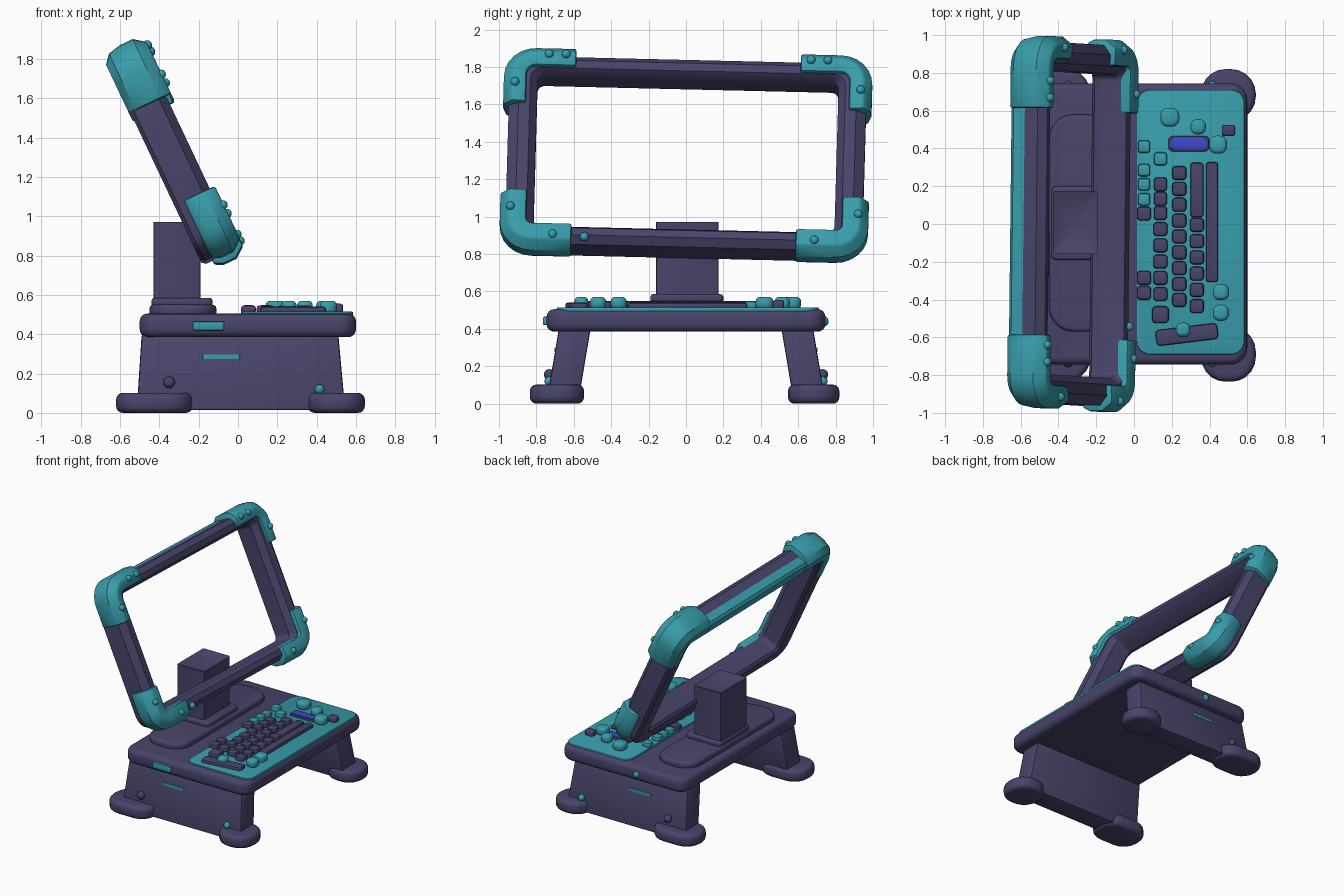
import bpy, bmesh
from math import radians, sin, cos, pi
from mathutils import Matrix, Vector

cube = bpy.data.objects.get("Cube")
if cube:
    bpy.data.objects.remove(cube)


def material(name, rgb):
    m = bpy.data.materials.new(name)
    m.use_nodes = True
    m.diffuse_color = (*rgb, 1)
    m.node_tree.nodes["Principled BSDF"].inputs["Base Color"].default_value = (*rgb, 1)
    return m


DARK = material("dark_violet", (0.065, 0.058, 0.145))
TEAL = material("teal", (0.04, 0.34, 0.41))
BLUE = material("blue", (0.05, 0.065, 0.6))


def finish(name, bm, mats, bevel=0.0, segments=3, matrix=None):
    """Bevel sharp edges, then turn the bmesh into a shaded object."""
    bmesh.ops.recalc_face_normals(bm, faces=bm.faces)
    if bevel:
        edges = [e for e in bm.edges if len(e.link_faces) == 2 and e.calc_face_angle() > 0.8]
        bmesh.ops.bevel(bm, geom=edges, offset=bevel, segments=segments,
                        profile=0.5, affect='EDGES', clamp_overlap=True)
    mesh = bpy.data.meshes.new(name)
    bm.to_mesh(mesh)
    bm.free()
    for m in mats:
        mesh.materials.append(m)
    ob = bpy.data.objects.new(name, mesh)
    bpy.context.collection.objects.link(ob)
    if matrix:
        ob.matrix_world = matrix
    bpy.ops.object.select_all(action='DESELECT')
    ob.select_set(True)
    bpy.context.view_layer.objects.active = ob
    bpy.ops.object.shade_smooth_by_angle(angle=radians(35))
    return ob


def rounded(hx, hy, r, steps=5, quadrants=4):
    """Points of a rounded rectangle, or of its first quadrants."""
    pts = []
    for q in range(quadrants):
        sx, sy = (1, -1, -1, 1)[q], (1, 1, -1, -1)[q]
        for i in range(steps + 1):
            a = pi / 2 * (q + i / steps)
            pts.append((sx * (hx - r) + r * cos(a), sy * (hy - r) + r * sin(a)))
    return pts


def plan(x0, x1, y0, y1, r, turn=0, steps=5):
    """Rounded outline between limits, turned about its middle."""
    c, s = cos(radians(turn)), sin(radians(turn))
    mx, my = (x0 + x1) / 2, (y0 + y1) / 2
    return [(mx + c * x - s * y, my + s * x + c * y)
            for x, y in rounded((x1 - x0) / 2, (y1 - y0) / 2, r, steps)]


def slabs(name, outlines, z0, z1, mat, bevel=0.0, segments=3):
    bm = bmesh.new()
    for pts in outlines:
        loft(bm, [[(x, y, z) for x, y in pts] for z in (z0, z1)])
    return finish(name, bm, [mat], bevel, segments)


def loft(bm, rows, loop=False):
    """Skin closed cross-sections; cap the ends unless they loop."""
    rings = [[bm.verts.new(p) for p in row] for row in rows]
    n = len(rings[0])
    for i in range(len(rings) - (not loop)):
        a, b = rings[i], rings[(i + 1) % len(rings)]
        for j in range(n):
            k = (j + 1) % n
            bm.faces.new((a[j], a[k], b[k], b[j]))
    if not loop:
        bm.faces.new(rings[0])
        bm.faces.new(rings[-1])


def balls(name, places, radius, mat, matrix=None):
    bm = bmesh.new()
    for p in places:
        bmesh.ops.create_uvsphere(bm, u_segments=12, v_segments=8, radius=radius,
                                  matrix=Matrix.Translation(p))
    return finish(name, bm, [mat], matrix=matrix)


# Base slab, keyboard panel and post
slabs("base_slab", [plan(-0.5, 0.6, -0.745, 0.745, 0.09)], 0.385, 0.505, DARK, 0.04, 4)
slabs("keyboard_panel", [plan(0.015, 0.585, -0.69, 0.71, 0.07)], 0.49, 0.515, TEAL, 0.006, 2)
slabs("post_plinth", [plan(-0.45, -0.11, -0.57, 0.58, 0.13)], 0.49, 0.55, DARK, 0.02)
slabs("post_collar", [plan(-0.44, -0.13, -0.19, 0.2, 0.03)], 0.54, 0.585, DARK, 0.015)
bm = bmesh.new()
loft(bm, [[(x, y, z) for x, y in plan(-0.43, -0.19, -0.16, 0.175, 0.012, steps=2)]
          for z in (0.57, 0.97)])
bmesh.ops.recalc_face_normals(bm, faces=bm.faces)
top = max(bm.faces, key=lambda f: f.calc_center_median().z)
bmesh.ops.poke(bm, faces=[top], offset=-0.07)
finish("monitor_post", bm, [DARK])

# Leaning side legs, feet, slots and bolts
for side, s in (("near", -1), ("far", 1)):
    bm = bmesh.new()
    loft(bm, [[(x0, s * y0, z), (x1, s * y0, z), (x1, s * y1, z), (x0, s * y1, z)]
              for x0, x1, y0, y1, z in ((-0.515, 0.545, 0.575, 0.745, 0.015),
                                        (-0.49, 0.51, 0.51, 0.68, 0.4))])
    finish(side + "_leg", bm, [DARK], 0.012, 2)
    y0, y1 = sorted((s * 0.545, s * (0.835 if s < 0 else 0.82)))
    slabs(side + "_feet", [plan(-0.62, -0.23, y0, y1, 0.13), plan(0.355, 0.645, y0, y1, 0.13)],
          0, 0.102, DARK, 0.035, 4)
    y0, y1 = sorted((s * 0.68, s * 0.704))
    slabs(side + "_slot", [plan(-0.18, 0.01, y0, y1, 0.005)], 0.275, 0.297, TEAL)
    balls(side + "_front_bolt", [(0.415, s * 0.732, 0.12)], 0.025, TEAL)
    balls(side + "_back_bolt", [(-0.35, s * 0.73, 0.155)], 0.03, DARK)
slabs("side_switch", [plan(-0.23, -0.07, -0.765, -0.72, 0.01)], 0.42, 0.465, TEAL, 0.008, 2)
balls("side_button", [(-0.08, 0.735, 0.44)], 0.028, TEAL)


# Keys: each column has an x centre and key positions along y
def key(x, y, w=0.066, d=0.066, turn=0):
    return plan(x - w / 2, x + w / 2, y - d / 2, y + d / 2, min(w, d) * 0.25, turn, 3)


def run(x, start, count, step, w=0.075):
    return [key(x, start - i * step, w, 0.074) for i in range(count)]


dark_keys = (run(0.053, 0.055, 1, 0.08) + run(0.053, -0.285, 2, 0.08)
             + run(0.14, 0.21, 3, 0.076, 0.07) + run(0.14, -0.027, 5, 0.086)
             + run(0.24, 0.27, 9, 0.084) + run(0.333, -0.005, 6, 0.086)
             + [key(0.14, -0.48, 0.09, 0.09)])
slabs("dark_keys", dark_keys, 0.505, 0.547, DARK, 0.014, 2)
slabs("long_keys", [key(0.333, 0.18, 0.07, 0.29), key(0.413, 0.01, 0.065, 0.635),
                    key(0.28, -0.585, 0.33, 0.085, 7)], 0.505, 0.54, DARK, 0.012, 2)
slabs("teal_keys", [key(0.053, y) for y in (0.41, 0.285, 0.21, 0.13)]
      + [key(0.14, 0.345, 0.07, 0.07)], 0.505, 0.548, TEAL, 0.014, 2)
knobs = [(0.19, 0.565, 0.1), (0.34, 0.515, 0.08), (0.445, 0.42, 0.095),
         (0.46, -0.36, 0.085), (0.46, -0.47, 0.085), (0.26, -0.56, 0.075)]
slabs("teal_knobs", [plan(x - d / 2, x + d / 2, y - d / 2, y + d / 2, d * 0.4)
                     for x, y, d in knobs], 0.505, 0.57, TEAL, 0.022)
slabs("dark_knob", [key(0.5, 0.495, 0.07, 0.06)], 0.505, 0.555, DARK, 0.018)
slabs("display_surround", [key(0.29, 0.425, 0.215, 0.08)], 0.505, 0.53, DARK, 0.008, 2)
slabs("blue_display", [key(0.29, 0.425, 0.195, 0.062)], 0.52, 0.537, BLUE, 0.005, 2)

# Leaning open frame: local x is its normal, y its width, z its height
lean = (Matrix.Translation((-0.335, 0, 1.312)) @ Matrix.Rotation(radians(-25.3), 4, 'Y')
        @ Matrix.Rotation(radians(-1.5), 4, 'X'))
outer = rounded(0.955, 0.553, 0.12)
inner = rounded(0.805, 0.445, 0.04)
section = [(0, -0.08), (0, -0.015), (0, 0.06), (0.35, 0.1), (0.75, 0.095),
           (1, 0.05), (1, -0.08), (0.85, -0.1), (0.15, -0.1)]
bm = bmesh.new()
loft(bm, [[(n, *Vector(a).lerp(Vector(b), t)) for t, n in section]
          for a, b in zip(outer, inner)], loop=True)
# Back and rear outer faces of the top bar are teal
for f in bm.faces:
    c = f.calc_center_median()
    f.material_index = int(c.z > 0.46 and abs(c.y) < 0.6 and c.x < -0.01)
finish("screen_frame", bm, [DARK, TEAL], matrix=lean)

# Corner guards: inset from the outer outline and depth
top_section = [(0.06, -0.108), (0.015, -0.07), (0, 0), (0, 0.07),
               (0.045, 0.13), (0.12, 0.12), (0.13, -0.108)]
bottom_section = [(0.02, -0.045), (0, 0), (0, 0.07), (0.045, 0.13), (0.14, 0.125), (0.14, -0.045)]
for label, sz, sect in (("top", 1, top_section), ("bottom", -1, bottom_section)):
    for side, sy in (("near", -1), ("far", 1)):
        lines = []
        for o, n in sect:
            arc = rounded(0.985 - o, 0.597 - o, 0.17 - o, 6, 1)
            arm = [(0.985 - o, 0.26)] + arc + [(0.6, 0.597 - o)]
            lines.append([(n, sy * y, sz * z) for y, z in arm])
        bm = bmesh.new()
        loft(bm, list(zip(*lines)))
        finish(f"{label}_{side}_corner_guard", bm, [TEAL], 0.012, 2, lean)

# Frame bolts
bolts = [(0.125, s * y, z) for s in (-1, 1)
         for y, z in ((0.745, 0.54), (0.655, 0.54), (0.925, 0.37), (0.93, -0.365), (0.7, -0.525))]
balls("frame_bolts", bolts + [(0.1, -0.53, -0.525)], 0.024, TEAL, lean)
